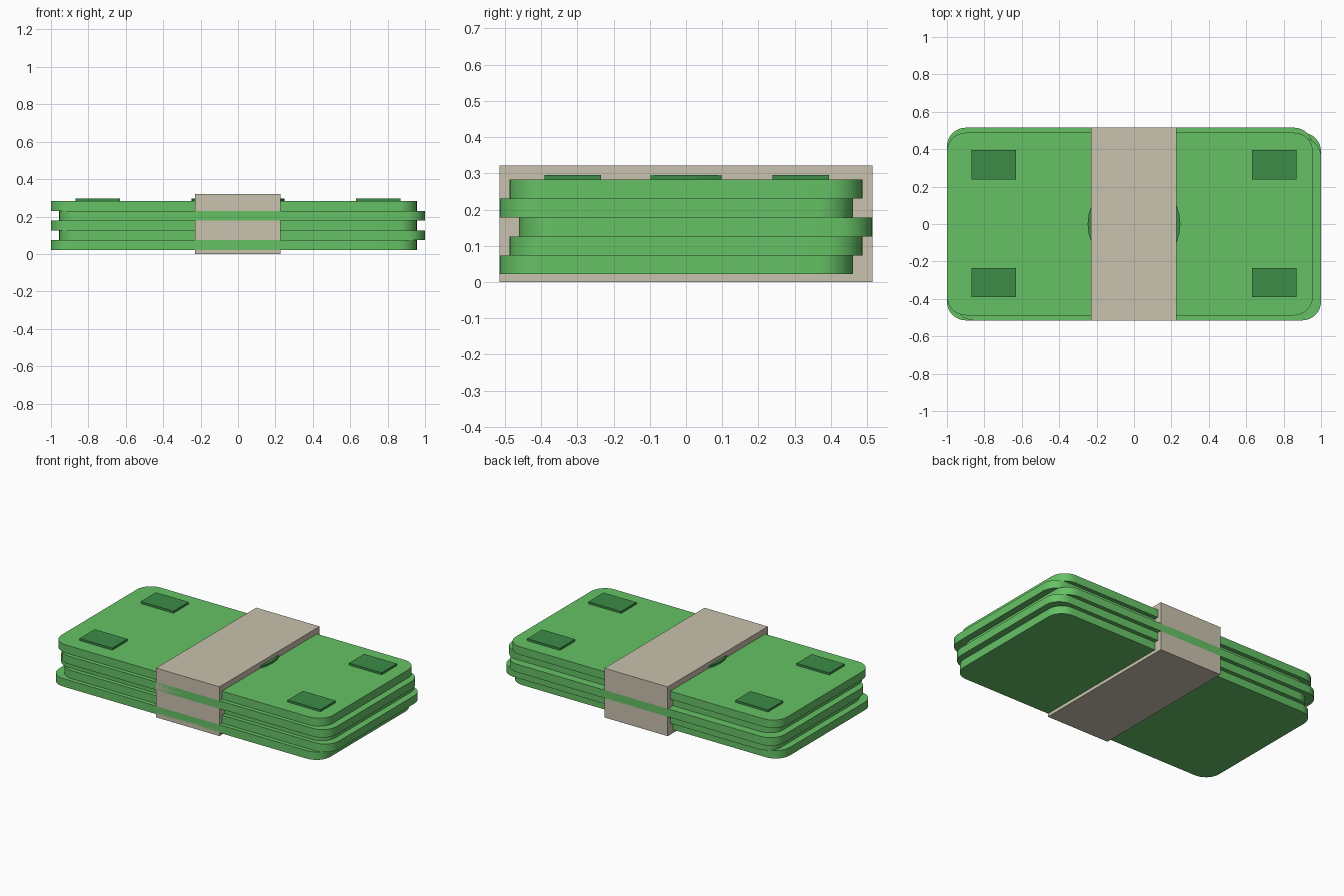
import bpy, bmesh, math

if "Cube" in bpy.data.objects:
    bpy.data.objects.remove(bpy.data.objects["Cube"])


def material(name, rgb):
    m = bpy.data.materials.new(name)
    m.diffuse_color = (*rgb, 1)
    m.use_nodes = True
    m.node_tree.nodes["Principled BSDF"].inputs["Base Color"].default_value = m.diffuse_color
    return m


GREEN = material("note green", (0.133, 0.533, 0.133))
DARK = material("dark green", (0.045, 0.262, 0.065))
BEIGE = material("paper beige", (0.584, 0.539, 0.423))


def prism(name, outline, z0, z1, mat, smooth=False):
    """Extrude a closed outline from z0 up to z1."""
    bm = bmesh.new()
    base = bm.faces.new([bm.verts.new((x, y, z0)) for x, y in outline])
    top = bmesh.ops.extrude_face_region(bm, geom=[base])["geom"]
    for v in top:
        if isinstance(v, bmesh.types.BMVert):
            v.co.z = z1
    bmesh.ops.recalc_face_normals(bm, faces=bm.faces)
    mesh = bpy.data.meshes.new(name)
    bm.to_mesh(mesh)
    bm.free()
    mesh.materials.append(mat)
    ob = bpy.data.objects.new(name, mesh)
    bpy.context.collection.objects.link(ob)
    if smooth:
        bpy.ops.object.select_all(action='DESELECT')
        ob.select_set(True)
        bpy.context.view_layer.objects.active = ob
        bpy.ops.object.shade_smooth_by_angle(angle=math.radians(35))
    return ob


def rect(cx, cy, hx, hy):
    return [(cx - hx, cy - hy), (cx + hx, cy - hy), (cx + hx, cy + hy), (cx - hx, cy + hy)]


def rounded(cx, cy, hx, hy, r, n=8):
    pts = []
    for q, (sx, sy) in enumerate([(1, 1), (-1, 1), (-1, -1), (1, -1)]):
        for i in range(n + 1):
            a = math.pi / 2 * (q + i / n)
            pts.append((cx + sx * (hx - r) + r * math.cos(a),
                        cy + sy * (hy - r) + r * math.sin(a)))
    return pts


# Stack of five shifted notes
T, Z0 = 0.0522, 0.0215
for i in range(5):
    dx = -0.022 if i % 2 == 0 else 0.022
    dy = (-0.027, 0, 0.027)[i % 3]
    prism(f"note_{i + 1}", rounded(dx, dy, 0.978, 0.488, 0.1),
          Z0 + i * T, Z0 + (i + 1) * T, GREEN, True)

# Raised printed patches and centre medallion on the top note
TOP = Z0 + 5 * T
for sx in (-1, 1):
    for sy in (-1, 1):
        prism("corner_patch", rect(sx * 0.75, sy * 0.315 + 0.002, 0.118, 0.078),
              TOP - 0.005, TOP + 0.0135, DARK)
disc = [(0.248 * math.cos(math.tau * i / 32), 0.248 * math.sin(math.tau * i / 32))
        for i in range(32)]
prism("centre_medallion", disc, TOP - 0.005, TOP + 0.0135, DARK, True)

# Paper band around the middle
prism("paper_band", rect(-0.001, 0, 0.228, 0.515), 0, 0.321, BEIGE)
